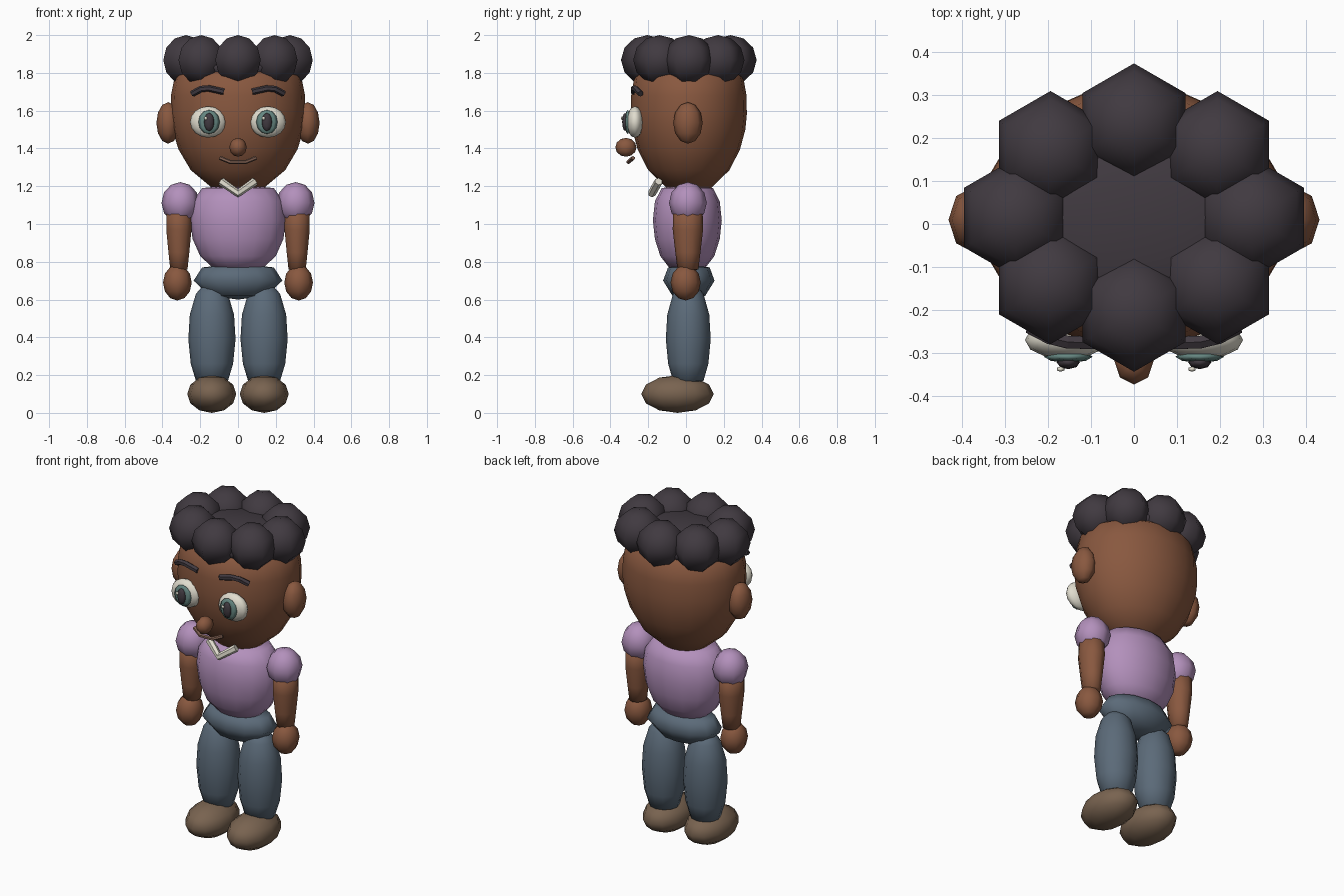
import bpy, bmesh, math
from mathutils import Vector

if "Cube" in bpy.data.objects:
    bpy.data.objects.remove(bpy.data.objects["Cube"])


def material(name, rgb):
    m = bpy.data.materials.new(name)
    m.diffuse_color = (*rgb, 1)
    m.use_nodes = True
    m.node_tree.nodes["Principled BSDF"].inputs["Base Color"].default_value = m.diffuse_color
    return m


SKIN = material("brown skin", (0.25, 0.098, 0.05))
HAIR = material("dark hair", (0.052, 0.042, 0.052))
SHIRT = material("lilac cloth", (0.45, 0.28, 0.50))
JEANS = material("slate denim", (0.105, 0.145, 0.19))
SHOE = material("tan leather", (0.19, 0.125, 0.08))
WHITE = material("warm white", (0.75, 0.72, 0.62))
IRIS = material("teal iris", (0.13, 0.24, 0.22))
LIP = material("lip brown", (0.22, 0.12, 0.085))


def finish(name, bm, mat, smooth=True):
    bmesh.ops.recalc_face_normals(bm, faces=bm.faces)
    for f in bm.faces:
        f.smooth = smooth
    me = bpy.data.meshes.new(name)
    bm.to_mesh(me)
    bm.free()
    me.materials.append(mat)
    ob = bpy.data.objects.new(name, me)
    bpy.context.collection.objects.link(ob)
    return ob


def ellipsoid(name, centre, radii, mat, seg=12, rings=8):
    bm = bmesh.new()
    bmesh.ops.create_uvsphere(bm, u_segments=seg, v_segments=rings, radius=1)
    bmesh.ops.scale(bm, vec=radii, verts=bm.verts)
    bmesh.ops.translate(bm, vec=centre, verts=bm.verts)
    return finish(name, bm, mat)


def lathe(name, profile, x, y, depth, mat, seg=16):
    """Closed turned form from (radius, height) pairs; depth scales y."""
    bm = bmesh.new()
    rings = []
    for r, z in profile:
        if r == 0:
            rings.append([bm.verts.new((x, y, z))] * seg)
        else:
            rings.append([bm.verts.new((x + r * math.sin(2 * math.pi * i / seg),
                                        y + depth * r * math.cos(2 * math.pi * i / seg), z))
                          for i in range(seg)])
    for a, b in zip(rings, rings[1:]):
        for i in range(seg):
            j = (i + 1) % seg
            quad = list(dict.fromkeys((a[i], a[j], b[j], b[i])))
            bm.faces.new(quad)
    return finish(name, bm, mat)


def bar(name, points, r, mat, seg=6):
    """Mitred bar along a short path."""
    pts = [Vector(p) for p in points]
    bm = bmesh.new()
    rings = []
    for i, p in enumerate(pts):
        t = (pts[min(i + 1, len(pts) - 1)] - pts[max(i - 1, 0)]).normalized()
        u = t.cross(Vector((0, 1, 0))).normalized()
        v = t.cross(u)
        rings.append([bm.verts.new(p + r * (u * math.cos(2 * math.pi * k / seg)
                                            + v * math.sin(2 * math.pi * k / seg)))
                      for k in range(seg)])
    for a, b in zip(rings, rings[1:]):
        for k in range(seg):
            bm.faces.new((a[k], a[(k + 1) % seg], b[(k + 1) % seg], b[k]))
    bm.faces.new(rings[0])
    bm.faces.new(rings[-1])
    return finish(name, bm, mat, smooth=False)


# Head, torso and hips
lathe("head", [(0, 1.165), (.13, 1.185), (.25, 1.285), (.315, 1.395), (.348, 1.50), (.357, 1.58),
               (.355, 1.68), (.335, 1.78), (.25, 1.84), (0, 1.87)], 0, .015, .86, SKIN, 20)
lathe("shirt", [(0, .75), (.13, .765), (.2, .83), (.24, .92), (.255, 1.02), (.24, 1.12),
                (.19, 1.19), (0, 1.21)], 0, .007, .715, SHIRT)
lathe("hips", [(0, .60), (.15, .62), (.235, .70), (.19, .77), (0, .79)], 0, .015, .58, JEANS, 12)

# Hair: a cap ringed by eight puffs
ellipsoid("hair_cap", (0, .015, 1.83), (.33, .275, .10), HAIR, 12, 8)
for i in range(8):
    a = i * math.pi / 4
    ellipsoid(f"hair_puff_{i + 1}", (.275 * math.cos(a), .015 + .22 * math.sin(a), 1.868),
              (.139, .139, .132), HAIR, 6, 6)

# Nose, mouth and collar
ellipsoid("nose", (0, -.318, 1.406), (.046, .056, .05), SKIN, 8, 6)
bar("mouth", [(-.095, -.28, 1.35), (-.04, -.305, 1.328), (.04, -.305, 1.328), (.095, -.28, 1.35)], .011, LIP)
bar("collar", [(-.09, -.145, 1.225), (0, -.18, 1.163), (.09, -.145, 1.225)], .022, WHITE)

# Paired parts
for side, s in (("left", -1), ("right", 1)):
    ellipsoid(f"{side}_ear", (s * .37, .01, 1.535), (.062, .078, .11), SKIN, 8, 6)
    ellipsoid(f"{side}_eye", (s * .158, -.27, 1.54), (.096, .045, .083), WHITE, 12, 8)
    ellipsoid(f"{side}_iris", (s * .153, -.309, 1.54), (.057, .014, .064), IRIS, 8, 6)
    ellipsoid(f"{side}_pupil", (s * .153, -.322, 1.54), (.027, .016, .048), HAIR, 8, 6)
    ellipsoid(f"{side}_eye_glint", (s * .153 - .018, -.338, 1.56), (.01, .006, .01), WHITE, 6, 4)
    bar(f"{side}_eyebrow", [(s * .075, -.277, 1.70), (s * .155, -.275, 1.718), (s * .195, -.265, 1.715),
                            (s * .242, -.24, 1.69)], .017, HAIR)
    ellipsoid(f"{side}_sleeve", (s * .305, .01, 1.112), (.1, .1, .11), SHIRT, 8, 6)
    lathe(f"{side}_arm", [(0, .745), (.048, .76), (.058, .85), (.07, .97), (.068, 1.06), (0, 1.1)],
          s * .313, .01, 1.15, SKIN, 10)
    ellipsoid(f"{side}_hand", (s * .321, -.002, .69), (.076, .08, .095), SKIN, 8, 6)
    lathe(f"{side}_leg", [(0, .14), (.085, .17), (.112, .26), (.125, .39), (.117, .52), (.085, .63),
                          (.05, .67), (0, .68)], s * .138, .012, .95, JEANS, 12)
    ellipsoid(f"{side}_shoe", (s * .139, -.045, .1), (.13, .192, .1), SHOE, 12, 6)
